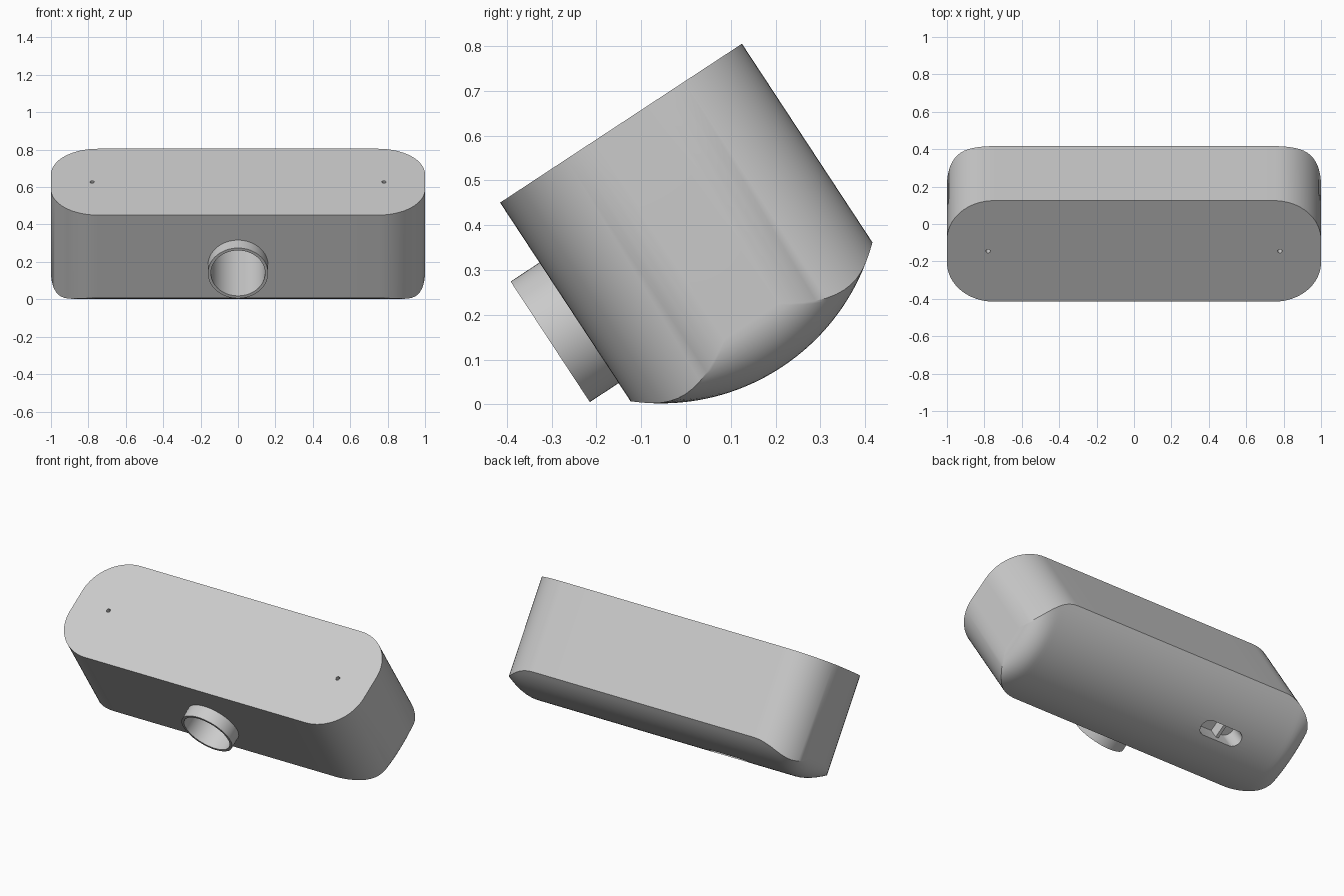
import bpy, bmesh, math
from mathutils import Matrix

cube = bpy.data.objects.get("Cube")
if cube:
    bpy.data.objects.remove(cube, do_unlink=True)

# Tilted working frame: x along the case, y through its depth, z out of the flat face
TILT = Matrix.Translation((0, -0.145, 0.6275)) @ Matrix.Rotation(math.radians(33.3), 4, 'X')
CORNER, HALF_DEPTH = 0.25, 0.323
ARC_R, ARC_Z, WALL = 0.49, -0.162, 0.53
BORE_R, BORE_Z = 0.145, -0.321

grey = bpy.data.materials.new("matte_grey")
grey.use_nodes = True
grey.diffuse_color = (0.6, 0.6, 0.6, 1)
shader = grey.node_tree.nodes["Principled BSDF"]
shader.inputs["Base Color"].default_value = (0.6, 0.6, 0.6, 1)
shader.inputs["Roughness"].default_value = 0.7


def add_object(name, bm):
    bmesh.ops.recalc_face_normals(bm, faces=bm.faces[:])
    mesh = bpy.data.meshes.new(name)
    bm.to_mesh(mesh)
    bm.free()
    mesh.materials.append(grey)
    obj = bpy.data.objects.new(name, mesh)
    bpy.context.collection.objects.link(obj)
    obj.matrix_world = TILT
    return obj


def cylinder(name, radius, start, end, x, other, axis='Z', segments=48):
    bm = bmesh.new()
    turn = Matrix.Rotation(math.radians(-90), 4, 'X') if axis == 'Y' else Matrix()
    mid = (start + end) / 2
    place = Matrix.Translation((x, mid, other) if axis == 'Y' else (x, other, mid))
    bmesh.ops.create_cone(bm, cap_ends=True, segments=segments, radius1=radius,
                          radius2=radius, depth=end - start, matrix=place @ turn)
    return add_object(name, bm)


def cut(target, cutter):
    cutter.hide_render = True
    mod = target.modifiers.new("cut", 'BOOLEAN')
    mod.operation, mod.solver, mod.object = 'DIFFERENCE', 'EXACT', cutter
    bpy.context.view_layer.update()
    graph = bpy.context.evaluated_depsgraph_get()
    mesh = bpy.data.meshes.new_from_object(target.evaluated_get(graph))
    target.modifiers.clear()
    target.data = mesh
    bpy.data.objects.remove(cutter, do_unlink=True)


# Case: rounded plan, arched underside with rounded ends
bm = bmesh.new()
bmesh.ops.create_grid(bm, x_segments=40, y_segments=28, size=1)
for v in bm.verts:
    g, s = abs(v.co.x), v.co.y
    side = math.copysign(1, v.co.x)
    a = max(0, (g - 0.2) / 0.8) * math.pi / 2
    x = (1 - CORNER) * min(1, g / 0.2) + CORNER * math.sin(a)
    y = s * (HALF_DEPTH - CORNER + CORNER * math.cos(a))
    sag = math.sqrt(ARC_R ** 2 - y * y) - ARC_Z - WALL
    end = min(1, max(0, (x - 0.87) / 0.13))
    v.co = (side * x, y, -WALL - max(0, sag) * math.sqrt(1 - end * end))
ret = bmesh.ops.extrude_face_region(bm, geom=bm.faces[:], use_keep_orig=True)
for item in ret["geom"]:
    if isinstance(item, bmesh.types.BMVert):
        item.co.z = 0
bmesh.ops.dissolve_faces(bm, faces=[f for f in ret["geom"] if isinstance(f, bmesh.types.BMFace)])
case = add_object("case", bm)

# Deep round bore in the front wall
cut(case, cylinder("bore_cutter", BORE_R, -0.45, 0.2, 0, BORE_Z, 'Y', 64))

# Screw holes in the flat face
for x in (-0.78, 0.78):
    cut(case, cylinder("screw_cutter", 0.012, -0.1, 0.1, x, 0, segments=16))

# Rounded slot in the underside
bm = bmesh.new()
bmesh.ops.create_cone(bm, cap_ends=True, segments=32, radius1=0.05, radius2=0.05, depth=0.3)
for v in bm.verts:
    v.co.x += math.copysign(0.09, v.co.x) if abs(v.co.x) > 1e-5 else 0.09
    v.co.x -= 0.45
    v.co.z -= 0.68
cut(case, add_object("slot_cutter", bm))

# Rib seen inside the slot
bm = bmesh.new()
bmesh.ops.create_cube(bm, size=1, matrix=Matrix.Translation((-0.48, 0, -0.56))
                      @ Matrix.Diagonal((0.02, 0.1, 0.08, 1)))
rib = add_object("slot_rib", bm)

# Collar round the bore
collar = cylinder("front_collar", 0.161, -0.4, -HALF_DEPTH, 0, BORE_Z, 'Y', 64)
cut(collar, cylinder("collar_cutter", BORE_R, -0.5, -0.2, 0, BORE_Z, 'Y', 64))

# Smooth shading with crisp edges
bpy.ops.object.select_all(action='DESELECT')
for obj in (case, collar):
    obj.select_set(True)
bpy.context.view_layer.objects.active = case
bpy.ops.object.shade_smooth_by_angle(angle=math.radians(30))
